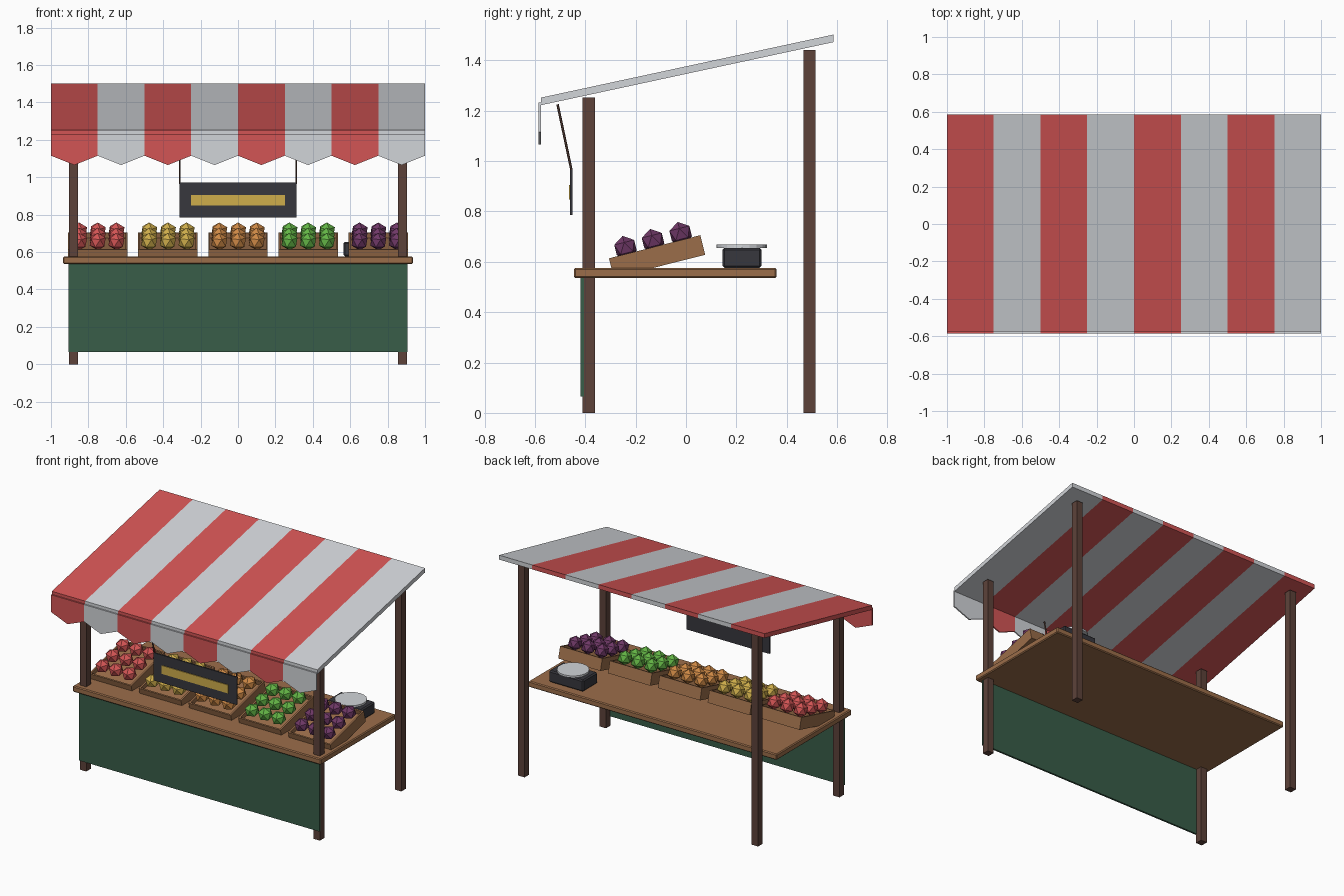
import bpy, bmesh, math
from mathutils import Matrix, Vector

cube = bpy.data.objects.get("Cube")
if cube:
    bpy.data.objects.remove(cube, do_unlink=True)


def material(name, r, g, b):
    m = bpy.data.materials.new(name)
    m.use_nodes = True
    m.diffuse_color = (r, g, b, 1)
    m.node_tree.nodes["Principled BSDF"].inputs["Base Color"].default_value = (r, g, b, 1)
    return m


RED = material("red", 0.65, 0.09, 0.09)
WHITE = material("off white", 0.64, 0.66, 0.69)
POST = material("dark brown", 0.11, 0.055, 0.042)
WOOD = material("warm wood", 0.33, 0.155, 0.068)
CLOTH = material("deep green", 0.04, 0.11, 0.066)
DARK = material("charcoal", 0.038, 0.038, 0.047)
GOLD = material("golden yellow", 0.62, 0.42, 0.07)
ORANGE = material("orange", 0.62, 0.25, 0.06)
LEAF = material("fresh green", 0.125, 0.46, 0.06)
PURPLE = material("purple", 0.16, 0.04, 0.135)


def finish(name, bm, *mats):
    bmesh.ops.recalc_face_normals(bm, faces=bm.faces)
    mesh = bpy.data.meshes.new(name)
    bm.to_mesh(mesh)
    bm.free()
    for m in mats:
        mesh.materials.append(m)
    ob = bpy.data.objects.new(name, mesh)
    bpy.context.collection.objects.link(ob)
    return ob


def box(name, mat, x, y, z, bevel=0):
    """Box from (min, max) ranges along each axis."""
    bm = bmesh.new()
    bmesh.ops.create_cube(bm, size=1)
    for v in bm.verts:
        v.co = [(lo + hi) / 2 + c * (hi - lo) for c, (lo, hi) in zip(v.co, (x, y, z))]
    ob = finish(name, bm, mat)
    if bevel:
        mod = ob.modifiers.new("bevel", 'BEVEL')
        mod.width = bevel
        mod.segments = 1
    return ob


def prism(bm, outline, offset, index):
    """Extrude a closed outline by an offset vector."""
    face = bm.faces.new([bm.verts.new(p) for p in outline])
    new = bmesh.ops.extrude_face_region(bm, geom=[face], use_keep_orig=True)["geom"]
    bmesh.ops.translate(bm, vec=offset,
                        verts=[g for g in new if isinstance(g, bmesh.types.BMVert)])
    for f in bm.faces[:]:
        if f.tag is False:
            f.material_index = index
            f.tag = True


# Striped sloping canopy and its pointed valance
STRIPES, WIDTH = 8, 0.25
canopy, valance = bmesh.new(), bmesh.new()
for i in range(STRIPES):
    x0 = -1 + i * WIDTH
    x1, mid = x0 + WIDTH, x0 + WIDTH / 2
    prism(canopy, [(x0, -0.575, 1.222), (x0, 0.585, 1.472),
                   (x0, 0.585, 1.502), (x0, -0.575, 1.252)], (WIDTH, 0, 0), i % 2)
    prism(valance, [(x0, -0.585, 1.232), (x0, -0.585, 1.115), (mid, -0.585, 1.065),
                    (x1, -0.585, 1.115), (x1, -0.585, 1.232)], (0, 0.009, 0), i % 2)
finish("canopy", canopy, RED, WHITE)
finish("valance", valance, RED, WHITE)

# Posts
for side, s in (("right", -1), ("left", 1)):
    xs = (s * 0.88 - 0.024, s * 0.88 + 0.024)
    box(f"front_post_{side}", POST, xs, (-0.41, -0.361), (0, 1.252))
    box(f"back_post_{side}", POST, xs, (0.466, 0.515), (0, 1.44))

# Counter and front cloth panel
box("counter", WOOD, (-0.935, 0.935), (-0.445, 0.36), (0.535, 0.576), 0.006)
box("front_panel", CLOTH, (-0.905, 0.905), (-0.418, -0.405), (0.065, 0.536))

# Hanging sign with its plate and cords
box("sign_board", DARK, (-0.313, 0.313), (-0.46, -0.45), (0.785, 0.973))
box("sign_plate", GOLD, (-0.25, 0.25), (-0.465, -0.459), (0.848, 0.905))
for side, s in (("right", -1), ("left", 1)):
    low, high = Vector((s * 0.312, -0.455, 0.965)), Vector((s * 0.312, -0.51, 1.225))
    bm = bmesh.new()
    bmesh.ops.create_cone(bm, cap_ends=True, segments=6, radius1=0.005, radius2=0.005,
                          depth=(high - low).length)
    cord = finish(f"sign_cord_{side}", bm, POST)
    cord.location = (low + high) / 2
    cord.rotation_euler = (high - low).to_track_quat('Z', 'Y').to_euler()

# Tilted open crates, each with nine faceted fruits
TILT = math.radians(14.2)
CRATE_H = 0.08
goods = (("red", RED), ("yellow", GOLD), ("orange", ORANGE), ("green", LEAF), ("purple", PURPLE))
for i, (label, mat) in enumerate(goods):
    x = (i - 2) * 0.375
    place = Matrix.Translation((x, -0.105, 0.582)) @ Matrix.Rotation(TILT, 4, 'X')

    bm = bmesh.new()
    bmesh.ops.create_cube(bm, size=1, matrix=Matrix.Translation((0, 0, CRATE_H / 2))
                          @ Matrix.Diagonal((0.318, 0.374, CRATE_H, 1)))
    top = max(bm.faces, key=lambda f: f.calc_center_median().z)
    bmesh.ops.inset_region(bm, faces=[top], thickness=0.014)
    # Sink the inside to leave a rim
    new = bmesh.ops.extrude_face_region(bm, geom=[top])["geom"]
    bmesh.ops.translate(bm, vec=(0, 0, -0.03),
                        verts=[g for g in new if isinstance(g, bmesh.types.BMVert)])
    if top.is_valid:
        bmesh.ops.delete(bm, geom=[top], context='FACES_ONLY')
    finish(f"crate_{label}", bm, WOOD).matrix_world = place

    bm = bmesh.new()
    for row in (-1, 0, 1):
        for col in (-1, 0, 1):
            bmesh.ops.create_icosphere(bm, subdivisions=1, radius=0.048,
                                       matrix=Matrix.Translation((col * 0.1, row * 0.113, 0.105)))
    finish(f"fruit_{label}", bm, mat).matrix_world = place

# Weighing scale on the back of the counter
box("scale_base", DARK, (0.565, 0.825), (0.145, 0.3), (0.576, 0.655), 0.008)
bm = bmesh.new()
bmesh.ops.create_cone(bm, cap_ends=True, segments=20, radius1=0.1, radius2=0.1, depth=0.013,
                      matrix=Matrix.Translation((0.695, 0.222, 0.662)))
finish("scale_dish", bm, WHITE)
